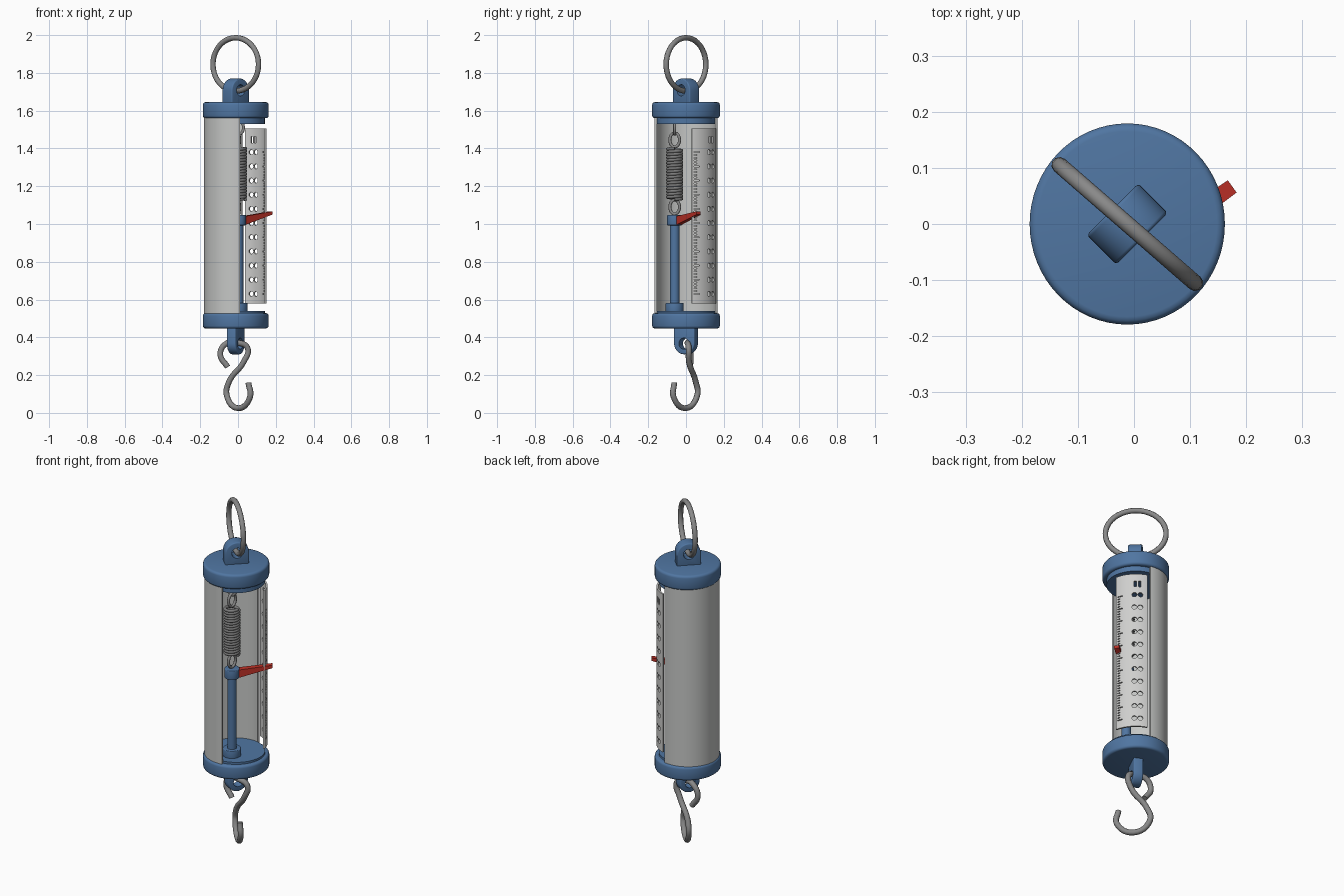
import bpy, bmesh
from math import sin, cos, pi, radians
from mathutils import Matrix, Vector

if "Cube" in bpy.data.objects:
    bpy.data.objects.remove(bpy.data.objects["Cube"], do_unlink=True)

AXIS = Vector((-0.012, 0, 0))      # centre line of the tube
ROD = Vector((0.003, -0.06, 0))    # centre line of spring and rod


def material(name, rgb, rough=0.6):
    m = bpy.data.materials.new(name)
    m.use_nodes = True
    m.diffuse_color = (*rgb, 1)
    bsdf = next(n for n in m.node_tree.nodes if n.type == "BSDF_PRINCIPLED")
    bsdf.inputs["Base Color"].default_value = (*rgb, 1)
    bsdf.inputs["Roughness"].default_value = rough
    return m


BLUE = material("blue plastic", (0.08, 0.18, 0.36))
SHELL = material("pale grey shell", (0.56, 0.57, 0.56))
PLATE = material("light grey scale", (0.62, 0.62, 0.61))
STEEL = material("steel grey", (0.25, 0.25, 0.25))
SPRING = material("dark steel", (0.2, 0.2, 0.2))
RED = material("red", (0.5, 0.03, 0.02))


def finish(name, bm, mat, bevel=0, smooth=True):
    bmesh.ops.recalc_face_normals(bm, faces=bm.faces)
    me = bpy.data.meshes.new(name)
    bm.to_mesh(me)
    bm.free()
    ob = bpy.data.objects.new(name, me)
    bpy.context.collection.objects.link(ob)
    if mat:
        me.materials.append(mat)
    activate(ob)
    if bevel:
        mod = ob.modifiers.new("bevel", "BEVEL")
        mod.width, mod.segments, mod.limit_method = bevel, 3, "ANGLE"
        bpy.ops.object.modifier_apply(modifier=mod.name)
    if smooth:
        bpy.ops.object.shade_smooth_by_angle(angle=radians(35))
    return ob


def activate(ob):
    bpy.ops.object.select_all(action="DESELECT")
    ob.select_set(True)
    bpy.context.view_layer.objects.active = ob


def cut(ob, cutter):
    mod = ob.modifiers.new("cut", "BOOLEAN")
    mod.operation, mod.solver, mod.object = "DIFFERENCE", "EXACT", cutter
    activate(ob)
    bpy.ops.object.modifier_apply(modifier=mod.name)
    bpy.data.objects.remove(cutter, do_unlink=True)
    bpy.ops.object.shade_smooth_by_angle(angle=radians(35))


def cylinder(name, centre, r, z0, z1, mat, bevel=0, stretch=1, sides=64):
    bm = bmesh.new()
    place = Matrix.Translation(centre + Vector((0, 0, (z0 + z1) / 2)))
    bmesh.ops.create_cone(bm, cap_ends=True, segments=sides, radius1=r, radius2=r,
                          depth=z1 - z0, matrix=place @ Matrix.Diagonal((1, stretch, 1, 1)))
    return finish(name, bm, mat, bevel)


def arc_shell(name, r0, r1, a0, a1, z0, z1, mat, steps):
    """Curved wall between two angles about the tube axis."""
    bm = bmesh.new()
    rings = []
    for i in range(steps + 1):
        a = radians(a0 + (a1 - a0) * i / steps)
        rings.append([bm.verts.new(AXIS + Vector((r * cos(a), r * sin(a), z)))
                      for r, z in ((r0, z0), (r1, z0), (r1, z1), (r0, z1))])
    for p, q in zip(rings, rings[1:]):
        for k in range(4):
            bm.faces.new((p[k], p[k - 1], q[k - 1], q[k]))
    bm.faces.new(rings[0])
    bm.faces.new(rings[-1])
    return finish(name, bm, mat)


def tube(name, points, r, mat, closed=False, smooth_path=True):
    """Round wire along a path, turned into a mesh."""
    cu = bpy.data.curves.new(name, "CURVE")
    cu.dimensions, cu.bevel_depth, cu.bevel_resolution = "3D", r, 3
    cu.use_fill_caps, cu.resolution_u = True, 6
    sp = cu.splines.new("BEZIER" if smooth_path else "POLY")
    if smooth_path:
        sp.bezier_points.add(len(points) - 1)
        for bp, p in zip(sp.bezier_points, points):
            bp.co = p
            bp.handle_left_type = bp.handle_right_type = "AUTO"
    else:
        sp.points.add(len(points) - 1)
        for sp_point, p in zip(sp.points, points):
            sp_point.co = (*p, 1)
    sp.use_cyclic_u = closed
    ob = bpy.data.objects.new(name, cu)
    bpy.context.collection.objects.link(ob)
    cu.materials.append(mat)
    activate(ob)
    bpy.ops.object.convert(target="MESH")
    bpy.ops.object.shade_smooth_by_angle(angle=radians(50))


def loop(name, centre, rx, rz, angle, r, mat):
    """Upright ring whose plane is turned about z."""
    d = Vector((cos(angle), sin(angle), 0))
    pts = [centre + d * rx * cos(t) + Vector((0, 0, rz * sin(t)))
           for t in (2 * pi * i / 40 for i in range(40))]
    tube(name, pts, r, mat, True, False)


def lug(name, width, thick, base, tip, hole_z, hole_r, angle):
    """Rounded eye with a hole, standing on or hanging from a cap."""
    sign = 1 if tip > base else -1
    r = width / 2
    outline = [(-r, base)] + [(-r * cos(t), tip - sign * r * (1 - sin(t)))
                              for t in (pi * i / 20 for i in range(21))] + [(r, base)]
    place = Matrix.Translation(AXIS) @ Matrix.Rotation(angle, 4, "Z")
    bm = bmesh.new()
    face = bm.faces.new([bm.verts.new((u, -thick / 2, z)) for u, z in outline])
    side = bmesh.ops.extrude_face_region(bm, geom=[face])["geom"]
    bmesh.ops.translate(bm, vec=(0, thick, 0),
                        verts=[v for v in side if isinstance(v, bmesh.types.BMVert)])
    bm.transform(place)
    ob = finish(name, bm, BLUE, 0.006)
    bm = bmesh.new()
    bmesh.ops.create_cone(bm, cap_ends=True, segments=24, radius1=hole_r, radius2=hole_r, depth=1,
                          matrix=place @ Matrix.Translation((0, 0, hole_z))
                          @ Matrix.Rotation(pi / 2, 4, "X"))
    cut(ob, finish("hole_cutter", bm, None))


# End caps with inner plugs
for end, z0, z1, p0, p1 in (("bottom", 0.447, 0.528, 0.52, 0.54), ("top", 1.56, 1.645, 1.53, 1.57)):
    cylinder(end + "_cap", AXIS, 0.174, z0, z1, BLUE, 0.014, 1.03)
    cylinder(end + "_plug", AXIS, 0.154, p0, p1, BLUE)

# Open tube wall
arc_shell("tube_wall", 0.156, 0.168, 78, 278, 0.5, 1.58, SHELL, 60)

# Curved scale with tick slots and paired holes
scale = arc_shell("scale_plate", 0.157, 0.166, 11, 72, 0.58, 1.505, PLATE, 24)
bm = bmesh.new()


def radial(angle, z):
    return (Matrix.Translation(AXIS) @ Matrix.Rotation(radians(angle), 4, "Z")
            @ Matrix.Translation((0.16, 0, z)))


for i in range(51):
    major = i % 5 == 0
    z = 0.63 + i * 0.015
    bmesh.ops.create_cube(bm, size=1, matrix=radial(20 if major else 17.5, z)
                          @ Matrix.Diagonal((0.06, 0.03 if major else 0.016, 0.005, 1)))
    if major:
        for a in (47.5, 58.5):
            bmesh.ops.create_cone(bm, cap_ends=True, segments=14, radius1=0.0135, radius2=0.0135,
                                  depth=0.06, matrix=radial(a, z) @ Matrix.Rotation(pi / 2, 4, "Y"))
for a in (49, 57):
    bmesh.ops.create_cube(bm, size=1, matrix=radial(a, 1.445)
                          @ Matrix.Diagonal((0.06, 0.013, 0.035, 1)))
cut(scale, finish("scale_cutter", bm, None, smooth=False))

# Eyes on both caps
lug("top_lug", 0.13, 0.074, 1.63, 1.77, 1.708, 0.03, radians(45))
lug("bottom_lug", 0.12, 0.052, 0.46, 0.31, 0.367, 0.03, radians(65))

# Hanging ring
loop("hanging_ring", AXIS + Vector((0, 0, 1.845)), 0.16, 0.141, radians(-41), 0.0145, STEEL)

# Twisted hook
hook = [(-.055, .022, .243), (-.094, .025, .31), (-.065, .022, .365), (-.01, .008, .372),
        (.05, .014, .345), (.03, .016, .27), (-.045, .05, .17), (-.06, .06, .095),
        (0, -.002, .025), (.064, -.066, .085), (.055, -.062, .16)]
tube("load_hook", [Vector(p) for p in hook], 0.0155, STEEL)

# Coil spring and its end loops
turns, per_turn = 18, 20
coil = [ROD + Vector((0.037 * cos(t), 0.037 * sin(t), 1.13 + 0.27 * i / (turns * per_turn)))
        for i, t in ((i, 2 * pi * i / per_turn) for i in range(turns * per_turn + 1))]
tube("spring_coil", coil, 0.0085, SPRING, smooth_path=False)
for name, z, rz, angle in (("spring_top_loop", 1.445, 0.037, 80), ("spring_bottom_loop", 1.09, 0.037, 80),
                           ("top_anchor_loop", 1.51, 0.035, 0)):
    loop(name, ROD + Vector((0, 0, z)), 0.026, rz, radians(angle), 0.008, STEEL)

# Sliding rod
cylinder("rod", ROD, 0.025, 0.53, 1.01, BLUE, sides=32)
cylinder("rod_collar", ROD, 0.048, 0.53, 0.582, BLUE, 0.004, sides=32)
cylinder("rod_head", ROD, 0.04, 0.993, 1.048, BLUE, 0.004, sides=32)

# Tapered pointer
start, end = Vector((0.022, -0.042, 0)), Vector((0.175, 0.067, 0))
across = (end - start).normalized().cross(Vector((0, 0, 1)))
bm = bmesh.new()
for base, half, low, high in ((start, 0.018, 0.993, 1.04), (end, 0.0135, 1.05, 1.067)):
    for s in (-half, half):
        for z in (low, high):
            bm.verts.new(base + across * s + Vector((0, 0, z)))
bmesh.ops.convex_hull(bm, input=bm.verts)
finish("pointer", bm, RED, smooth=False)
